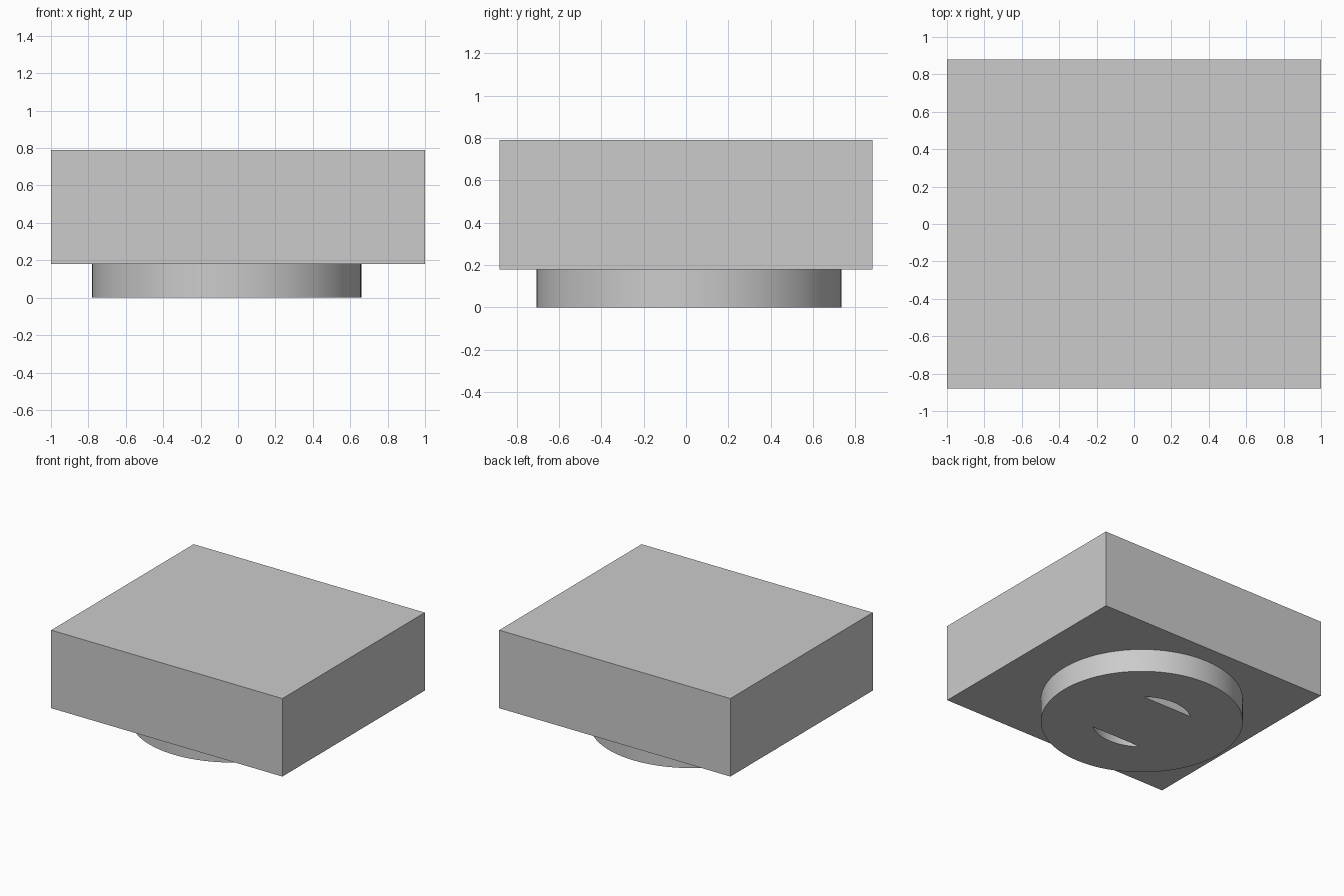
import bpy
import bmesh
import math

if "Cube" in bpy.data.objects:
    bpy.data.objects.remove(bpy.data.objects["Cube"])

GREY = bpy.data.materials.new("light grey")
GREY.diffuse_color = (0.6, 0.6, 0.6, 1.0)
GREY.use_nodes = True
GREY.node_tree.nodes["Principled BSDF"].inputs["Base Color"].default_value = GREY.diffuse_color

BASE_Z, TOP_Z = 0.18, 0.79
CX, CY, RADIUS = -0.06, 0.015, 0.72     # disc foot
SLOT_R, BAR_HALF = 0.356, 0.28          # round recess crossed by a bar


def prism(name, outline, z0, z1):
    """Extrude a closed counter-clockwise outline from z0 up to z1."""
    bm = bmesh.new()
    low = [bm.verts.new((x, y, z0)) for x, y in outline]
    high = [bm.verts.new((x, y, z1)) for x, y in outline]
    bm.faces.new(low[::-1])
    bm.faces.new(high)
    n = len(outline)
    for i in range(n):
        j = (i + 1) % n
        bm.faces.new((low[i], low[j], high[j], high[i]))
    mesh = bpy.data.meshes.new(name)
    bm.to_mesh(mesh)
    bm.free()
    mesh.materials.append(GREY)
    obj = bpy.data.objects.new(name, mesh)
    bpy.context.collection.objects.link(obj)
    return obj


def arc(radius, start, end, steps):
    return [(CX + radius * math.cos(start + (end - start) * i / steps),
             CY + radius * math.sin(start + (end - start) * i / steps))
            for i in range(steps + 1)]


# Main block
prism("block", [(-1, -0.88), (1, -0.88), (1, 0.88), (-1, 0.88)], BASE_Z, TOP_Z)

# Round foot under the block
foot = prism("round_foot", arc(RADIUS, 0, 2 * math.pi, 96)[:-1], 0, BASE_Z)

# Two arc-shaped slots, one on each side of the central bar
edge = math.asin(BAR_HALF / SLOT_R)
for name, turn in (("back_slot_cutter", 0), ("front_slot_cutter", math.pi)):
    outline = arc(SLOT_R, turn + edge, turn + math.pi - edge, 24)
    cutter = prism(name, outline, -0.1, 0.3)
    cutter.hide_render = True
    cutter.hide_viewport = True
    cut = foot.modifiers.new(name, 'BOOLEAN')
    cut.operation = 'DIFFERENCE'
    cut.solver = 'EXACT'
    cut.object = cutter

# Bake the cuts, then smooth the round walls
graph = bpy.context.evaluated_depsgraph_get()
baked = bpy.data.meshes.new_from_object(foot.evaluated_get(graph))
foot.modifiers.clear()
foot.data = baked
for obj in [o for o in bpy.data.objects if o.name.endswith("cutter")]:
    bpy.data.objects.remove(obj)

bpy.context.view_layer.objects.active = foot
foot.select_set(True)
bpy.ops.object.shade_smooth_by_angle(angle=math.radians(30))
